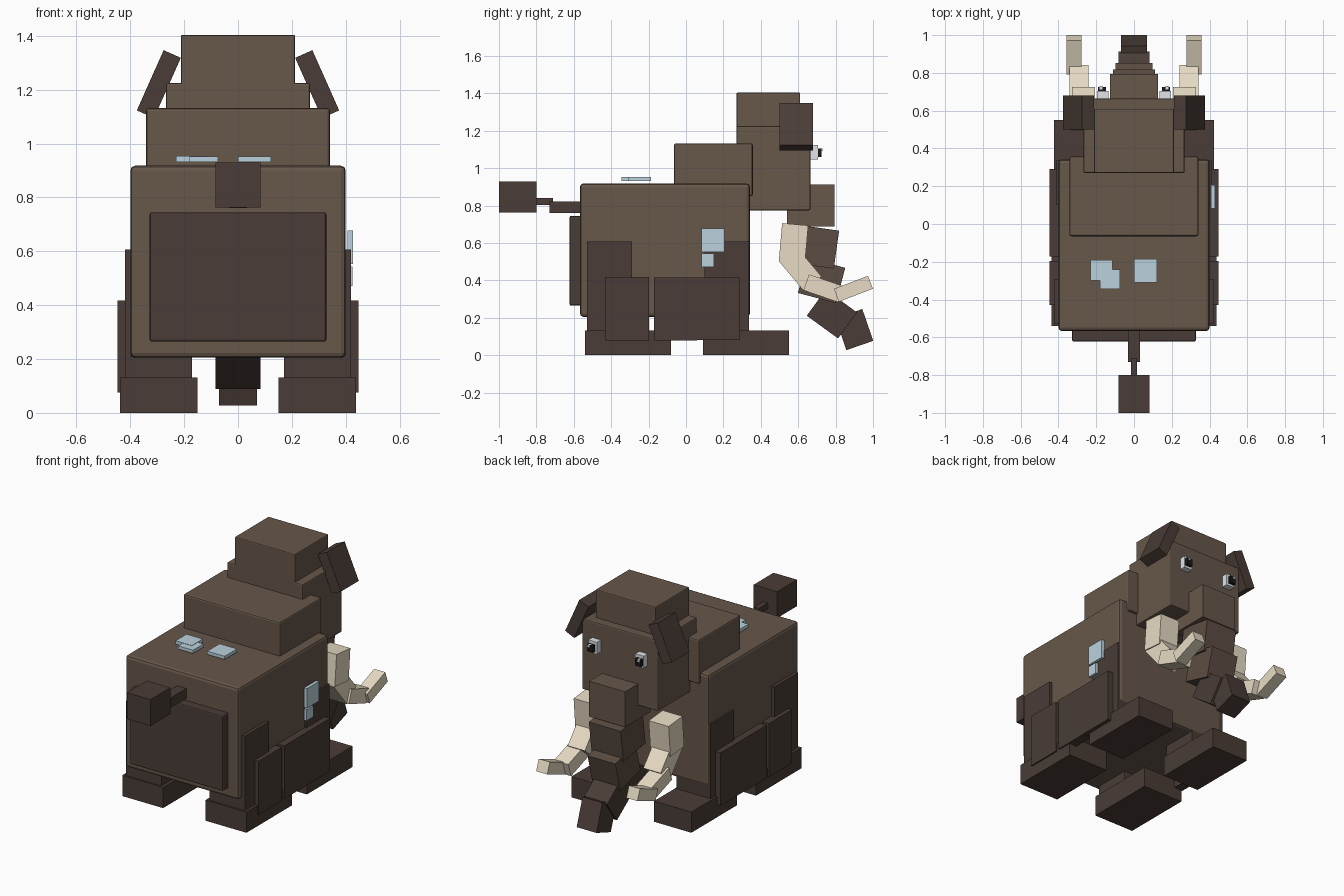
import bpy
from math import radians


def material(name, r, g, b):
    m = bpy.data.materials.new(name)
    m.diffuse_color = (r, g, b, 1)
    return m


FUR = material("fur", 0.135, 0.095, 0.068)
MID = material("mid_fur", 0.105, 0.073, 0.054)
DARK = material("dark_fur", 0.068, 0.046, 0.038)
IVORY = material("ivory", 0.80, 0.71, 0.55)
ICE = material("ice", 0.50, 0.64, 0.72)
WHITE = material("eye_white", 0.75, 0.78, 0.80)
BLACK = material("black", 0.01, 0.01, 0.01)


def block(name, center, size, mat, rot=(0, 0, 0), bevel=0.0):
    """Box given by centre, full size and rotation in degrees."""
    bpy.ops.mesh.primitive_cube_add(size=1, location=center,
                                    rotation=[radians(a) for a in rot])
    ob = bpy.context.object
    ob.name = name
    ob.scale = size
    bpy.ops.object.transform_apply(location=False, rotation=False, scale=True)
    ob.data.materials.append(mat)
    if bevel:
        mod = ob.modifiers.new("bevel", "BEVEL")
        mod.width = bevel
        mod.segments = 2
    return ob


def span(name, x, y, z, mat, bevel=0.0):
    """Axis-aligned box given by its min/max on each axis."""
    c = [(a + b) / 2 for a, b in (x, y, z)]
    s = [abs(b - a) for a, b in (x, y, z)]
    return block(name, c, s, mat, bevel=bevel)


# Torso, hump and head
span("body", (-0.40, 0.40), (-0.567, 0.342), (0.205, 0.918), FUR, 0.018)
span("rump_panel", (-0.328, 0.328), (-0.622, -0.55), (0.265, 0.745), DARK, 0.008)
span("hump", (-0.341, 0.341), (-0.065, 0.357), (0.85, 1.132), FUR, 0.01)
span("head", (-0.268, 0.268), (0.27, 0.665), (0.775, 1.226), FUR, 0.008)
span("head_top", (-0.212, 0.212), (0.27, 0.61), (1.20, 1.404), FUR, 0.006)

# Tail
span("tail_base", (-0.033, 0.033), (-0.73, -0.56), (0.76, 0.822), DARK)
span("tail_tip", (-0.017, 0.017), (-0.81, -0.71), (0.803, 0.84), DARK)
span("tail_tuft", (-0.083, 0.083), (-1.0, -0.80), (0.762, 0.93), DARK)

# Trunk: y, z, width, depth, height, tilt
trunk = [
    (0.667, 0.80, 0.254, 0.255, 0.225, 0, FUR),
    (0.693, 0.58, 0.224, 0.225, 0.205, -8, MID),
    (0.725, 0.40, 0.196, 0.21, 0.195, -15, MID),
    (0.78, 0.22, 0.166, 0.207, 0.172, -36, DARK),
    (0.90, 0.137, 0.14, 0.152, 0.18, 19, DARK),
]
for i, (y, z, w, d, h, tilt, mat) in enumerate(trunk):
    block(f"trunk_{i + 1}", (0, y, z), (w, d, h), mat, (tilt, 0, 0))

# Tusk: x, y, z, width, depth, height, tilt
tusk = [
    (0.265, 0.575, 0.60, 0.14, 0.14, 0.20, -5),
    (0.267, 0.610, 0.462, 0.122, 0.21, 0.122, -50),
    (0.291, 0.735, 0.358, 0.10, 0.195, 0.09, -19),
    (0.318, 0.895, 0.355, 0.078, 0.195, 0.074, 21),
]

# Side fur panels: y range, z range
skirts = [
    ((-0.43, -0.197), (0.075, 0.417)),
    ((-0.172, 0.06), (0.078, 0.416)),
    ((0.06, 0.29), (0.08, 0.416)),
]

for side, s in (("left", -1), ("right", 1)):
    # Ears and eyes
    block(f"{side}_ear", (s * 0.294, 0.59, 1.221), (0.07, 0.18, 0.245), DARK,
          (0, -24 * s, 0))
    block(f"{side}_eye", (s * 0.165, 0.68, 1.085), (0.06, 0.05, 0.077), WHITE)
    block(f"{side}_pupil", (s * 0.169, 0.71, 1.083), (0.042, 0.03, 0.044), BLACK)
    block(f"{side}_eye_glint", (s * 0.175, 0.721, 1.098), (0.014, 0.018, 0.014), WHITE)
    # Tusks
    for i, (x, y, z, w, d, h, tilt) in enumerate(tusk):
        block(f"{side}_tusk_{i + 1}", (s * x, y, z), (w, d, h), IVORY, (tilt, 0, 0))
    # Legs and feet
    span(f"{side}_rear_leg", (s * 0.17, s * 0.42), (-0.53, -0.29), (0.10, 0.607), DARK)
    span(f"{side}_front_leg", (s * 0.17, s * 0.41), (0.10, 0.338), (0.10, 0.607), DARK)
    span(f"{side}_rear_foot", (s * 0.15, s * 0.438), (-0.54, -0.08), (0, 0.132), DARK)
    span(f"{side}_front_foot", (s * 0.16, s * 0.423), (0.09, 0.55), (0, 0.132), DARK)
    # Hanging fur
    for i, (ys, zs) in enumerate(skirts):
        span(f"{side}_fur_panel_{i + 1}", (s * 0.385, s * 0.447), ys, zs, DARK)

# Ice patches on the back and right flank
span("back_ice_1", (-0.23, -0.115), (-0.30, -0.19), (0.932, 0.954), ICE)
span("back_ice_2", (-0.18, -0.075), (-0.345, -0.24), (0.931, 0.952), ICE)
span("back_ice_3", (0.0, 0.123), (-0.31, -0.186), (0.932, 0.953), ICE)
span("flank_ice_1", (0.407, 0.428), (0.083, 0.207), (0.553, 0.678), ICE)
span("flank_ice_2", (0.407, 0.426), (0.083, 0.15), (0.472, 0.543), ICE)
